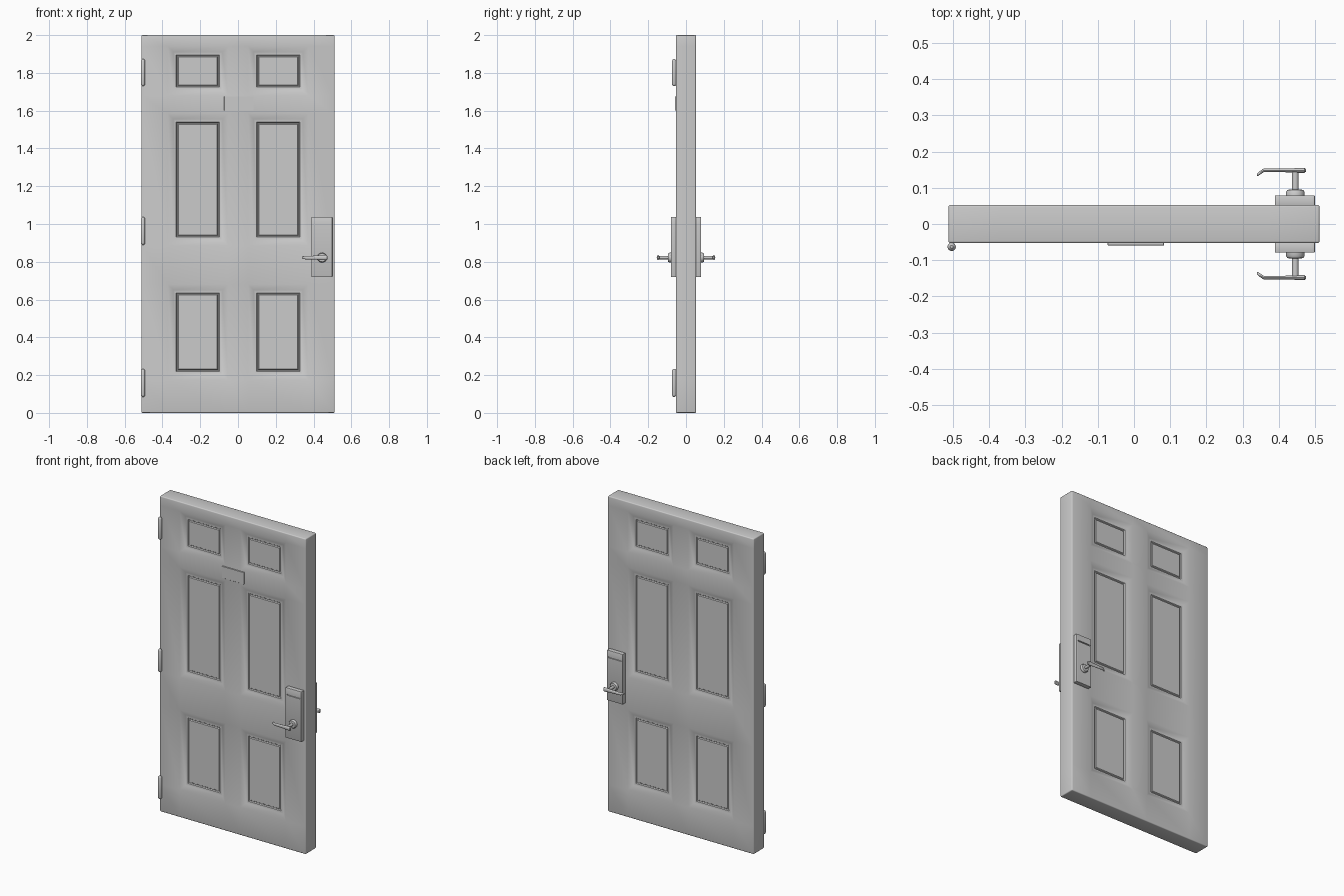
import bpy, bmesh
from math import pi, cos, sin
from mathutils import Matrix, Vector

if "Cube" in bpy.data.objects:
    bpy.data.objects.remove(bpy.data.objects["Cube"])

HALF_W, HALF_T = 0.512, 0.053


def finish(name, bm, smooth=True):
    bmesh.ops.recalc_face_normals(bm, faces=bm.faces[:])
    mesh = bpy.data.meshes.new(name)
    bm.to_mesh(mesh)
    bm.free()
    obj = bpy.data.objects.new(name, mesh)
    bpy.context.collection.objects.link(obj)
    if smooth:
        bpy.ops.object.select_all(action='DESELECT')
        obj.select_set(True)
        bpy.context.view_layer.objects.active = obj
        bpy.ops.object.shade_smooth_by_angle(angle=0.6)
    return obj


def box_bm(x, y, z, bevel=0.0, segments=2):
    bm = bmesh.new()
    size = Vector((x[1] - x[0], y[1] - y[0], z[1] - z[0]))
    mid = Vector((x[0] + x[1], y[0] + y[1], z[0] + z[1])) / 2
    bmesh.ops.create_cube(bm, size=1, matrix=Matrix.Translation(mid) @ Matrix.Diagonal(size).to_4x4())
    if bevel:
        bmesh.ops.bevel(bm, geom=bm.edges[:], offset=bevel, segments=segments,
                        profile=0.5, affect='EDGES')
    return bm


def loft(bm, rings):
    """Skin closed rings of points and cap both ends."""
    loops = [[bm.verts.new(p) for p in ring] for ring in rings]
    n = len(loops[0])
    for a, b in zip(loops, loops[1:]):
        for i in range(n):
            j = (i + 1) % n
            bm.faces.new((a[i], a[j], b[j], b[i]))
    bm.faces.new(loops[0])
    bm.faces.new(loops[-1])


def turned(name, origin, axis, profile, n=24):
    """Lathe (radius, distance) pairs along the y or z axis."""
    bm = bmesh.new()
    rings = []
    for r, d in profile:
        ring = []
        for i in range(n):
            c, s = r * cos(2 * pi * i / n), r * sin(2 * pi * i / n)
            ring.append(Vector(origin) + Vector((c, d, s) if axis == 'Y' else (c, s, d)))
        rings.append(ring)
    loft(bm, rings)
    return finish(name, bm)


# Door leaf: rounded slab, cut into a grid, panels sunk on both faces
cols = [(-0.372, -0.053), (0.053, 0.372)]
rows = [(0.175, 0.68), (0.886, 1.585), (1.68, 1.94)]
bm = box_bm((-HALF_W, HALF_W), (-HALF_T, HALF_T), (0, 2), 0.006, 3)
for spans, axis in ((cols, Vector((1, 0, 0))), (rows, Vector((0, 0, 1)))):
    for value in [v for span in spans for v in span]:
        bmesh.ops.bisect_plane(bm, geom=bm.verts[:] + bm.edges[:] + bm.faces[:],
                               plane_co=axis * value, plane_no=axis)


def is_panel(face):
    c = face.calc_center_median()
    return (abs(face.normal.y) > 0.99 and any(a < c.x < b for a, b in cols)
            and any(a < c.z < b for a, b in rows))


bm.normal_update()
panels = [f for f in bm.faces if is_panel(f)]
# sloped moulding, flat border, then a narrow groove around the field
for width, depth in ((0.030, -0.018), (0.015, 0), (0.004, -0.006), (0.004, 0), (0.004, 0.006)):
    bmesh.ops.inset_individual(bm, faces=panels, thickness=width, depth=depth,
                               use_even_offset=True)
finish("door_leaf", bm)

# Name plate between the upper panels
finish("door_plate", box_bm((-0.073, 0.083), (-0.059, -0.05), (1.6, 1.675), 0.001, 1))

# Hinge knuckles
for i, (z0, z1) in enumerate([(0.085, 0.233), (0.89, 1.037), (1.73, 1.873)]):
    turned(f"hinge_{i + 1}", (-0.503, -0.063, 0), 'Z',
           [(0.004, z0), (0.009, z0 + 0.004), (0.0115, z0 + 0.011),
            (0.0115, z1 - 0.011), (0.009, z1 - 0.004), (0.004, z1)], 16)

# Lock sets, one on each face
HX, HZ = 0.445, 0.822
for side, s in (("front", -1), ("back", 1)):
    # backplate with a slim slot near its top
    ys = sorted((s * 0.05, s * 0.079))
    bm = box_bm((0.389, 0.499), ys, (0.719, 1.037), 0.002, 2)
    for value, axis in ((0.398, 'x'), (0.490, 'x'), (0.990, 'z'), (0.997, 'z')):
        no = Vector((axis == 'x', 0, axis == 'z'))
        bmesh.ops.bisect_plane(bm, geom=bm.verts[:] + bm.edges[:] + bm.faces[:],
                               plane_co=no * value, plane_no=no)
    bm.normal_update()
    slot = [f for f in bm.faces if f.normal.y * s > 0.99
            and 0.398 < f.calc_center_median().x < 0.490
            and 0.990 < f.calc_center_median().z < 0.997]
    bmesh.ops.inset_individual(bm, faces=slot, thickness=0.0005, depth=-0.006)
    finish(f"backplate_{side}", bm)

    # rose and spindle
    turned(f"rose_{side}", (HX, 0, HZ), 'Y',
           [(0.026, s * 0.076), (0.026, s * 0.088), (0.022, s * 0.094), (0.015, s * 0.095)])
    turned(f"spindle_{side}", (HX, 0, HZ), 'Y', [(0.009, s * 0.09), (0.009, s * 0.15)], 16)

    # lever with a bent, tapered tip: x, y, half thickness, half height
    path = [(0.474, 0.148, 0.004, 0.008), (0.470, 0.148, 0.007, 0.013),
            (0.455, 0.148, 0.007, 0.013), (0.440, 0.148, 0.0055, 0.012),
            (0.400, 0.148, 0.005, 0.010), (0.358, 0.148, 0.005, 0.009),
            (0.343, 0.138, 0.005, 0.007), (0.339, 0.135, 0.003, 0.004)]
    bm = bmesh.new()
    loft(bm, [[(x, s * (y + t * cos(a * pi / 8)), HZ + h * sin(a * pi / 8)) for a in range(16)]
              for x, y, t, h in path])
    finish(f"lever_{side}", bm)
